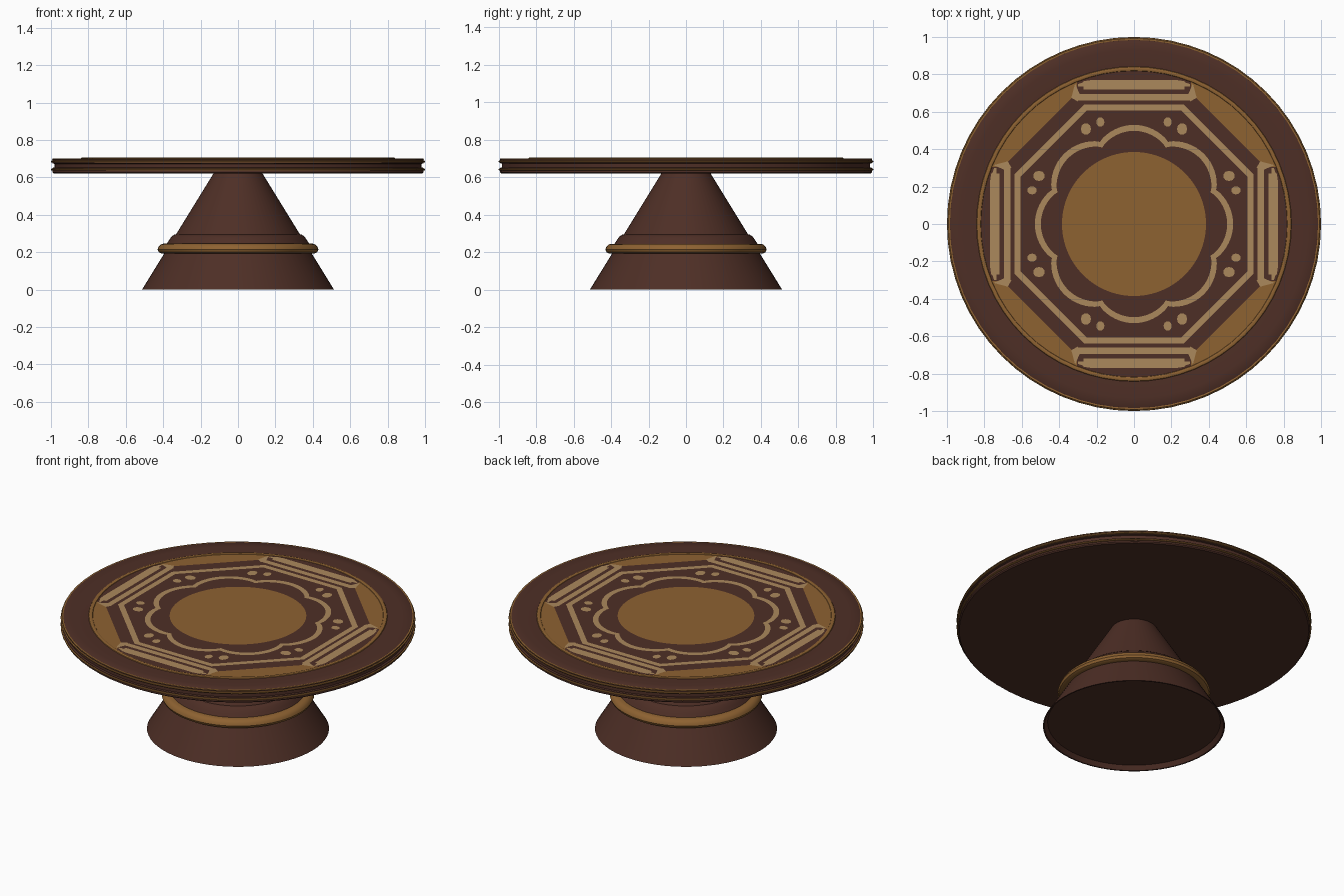
import bpy, bmesh, math
from math import pi, sin, cos, sqrt

cube = bpy.data.objects.get("Cube")
if cube:
    bpy.data.objects.remove(cube, do_unlink=True)


def material(name, rgb):
    m = bpy.data.materials.new(name)
    m.use_nodes = True
    m.diffuse_color = (*rgb, 1)
    m.node_tree.nodes["Principled BSDF"].inputs["Base Color"].default_value = (*rgb, 1)
    return m


BROWN = material("dark brown wood", (0.076, 0.028, 0.019))
GOLD = material("golden wood", (0.27, 0.122, 0.031))
TAN = material("pale tan inlay", (0.41, 0.25, 0.107))


def finish(bm, name, mats, smooth=True):
    me = bpy.data.meshes.new(name)
    bm.to_mesh(me)
    bm.free()
    ob = bpy.data.objects.new(name, me)
    bpy.context.collection.objects.link(ob)
    for m in mats:
        me.materials.append(m)
    if smooth:
        bpy.ops.object.select_all(action='DESELECT')
        ob.select_set(True)
        bpy.context.view_layer.objects.active = ob
        bpy.ops.object.shade_smooth_by_angle(angle=math.radians(35))
    return ob


def lathe(name, profile, mat, closed=False, n=64):
    """Turn an (r, z) profile round the z axis."""
    bm = bmesh.new()
    vs = [bm.verts.new((r, 0, z)) for r, z in profile]
    ends = vs[1:] + vs[:1] if closed else vs[1:]
    edges = [bm.edges.new(p) for p in zip(vs, ends)]
    bmesh.ops.spin(bm, geom=vs + edges, cent=(0, 0, 0), axis=(0, 0, 1),
                   angle=2 * pi, steps=n)
    bmesh.ops.remove_doubles(bm, verts=bm.verts, dist=1e-5)
    bmesh.ops.recalc_face_normals(bm, faces=bm.faces)
    return finish(bm, name, [mat])


def bead(name, radius, z, half_w, half_h, mat):
    pts = [(radius + half_w * cos(k * pi / 5), z + half_h * sin(k * pi / 5))
           for k in range(10)]
    return lathe(name, pts, mat, closed=True)


# Pedestal: hollow-bottomed cone, collar and gold band
lathe("pedestal", [(0, 0.025), (0.487, 0.025), (0.505, 0), (0.513, 0),
                   (0.13, 0.622), (0, 0.622)], BROWN)
lathe("pedestal_collar", [(0.35, 0.23), (0.385, 0.24), (0.37, 0.262), (0.357, 0.282),
                          (0.342, 0.293), (0.32, 0.295)], BROWN)
lathe("pedestal_band", [(0.38, 0.195), (0.41, 0.193), (0.424, 0.2), (0.43, 0.214),
                        (0.425, 0.228), (0.414, 0.24), (0.4, 0.245), (0.36, 0.245)], GOLD)

# Table top with a softened, grooved rim
lathe("table_top", [(0, 0.62), (0.985, 0.62), (0.992, 0.626), (0.992, 0.65),
                    (0.982, 0.653), (0.982, 0.672), (0.992, 0.675), (0.992, 0.694),
                    (0.985, 0.699), (0.93, 0.7), (0.83, 0.7), (0.81, 0.698),
                    (0, 0.698)], BROWN)
for label, z in (("lower", 0.641), ("upper", 0.684)):
    bead(label + "_rim_bead", 0.992, z, 0.008, 0.006, GOLD)
bead("rim_top_line", 0.988, 0.697, 0.006, 0.003, GOLD)
bead("field_border", 0.83, 0.7, 0.012, 0.006, GOLD)


# Inlaid field: concentric bands whose outlines are polar functions
def circle(r):
    return lambda t: r


def octagon(apothem):
    return lambda t: apothem / cos((t + pi / 8) % (pi / 4) - pi / 8)


def scallop(r):
    return lambda t: r + 0.055 * abs(cos(4 * t)) ** 0.8


FIELD_Z = 0.701
N = 128
bands = [(circle(0.385), 1), (scallop(0.443), 0), (scallop(0.475), 2),
         (octagon(0.608), 0), (octagon(0.64), 2), (octagon(0.712), 0),
         (circle(0.82), 1)]
bm = bmesh.new()
previous = None
for outline, index in bands:
    ring = []
    for k in range(N):
        t = 2 * pi * k / N
        r = outline(t)
        ring.append(bm.verts.new((r * cos(t), r * sin(t), FIELD_Z)))
    if previous is None:
        bm.faces.new(ring).material_index = index
    else:
        for k in range(N):
            j = (k + 1) % N
            f = bm.faces.new((previous[k], ring[k], ring[j], previous[j]))
            f.material_index = index
    previous = ring
finish(bm, "inlaid_field", [BROWN, GOLD, TAN], smooth=False)


# Side panels and studs, repeated on the four sides
def plate(bm, pts, z, quarter, index):
    c, s = round(cos(quarter * pi / 2)), round(sin(quarter * pi / 2))
    f = bm.faces.new([bm.verts.new((x * c - y * s, x * s + y * c, z)) for x, y in pts])
    f.normal_update()
    if f.normal.z < 0:
        f.normal_flip()
    f.material_index = index


def strip(x0, x1, y0, y1, limit):
    """Strip from y0 to y1, clipped by a circle."""
    xs = [x0 + (x1 - x0) * k / 12 for k in range(13)]
    top = [(x, min(y1, sqrt(limit ** 2 - x * x))) for x in xs]
    return [(x0, y0), (x1, y0)] + top[::-1]


bm = bmesh.new()
for q in range(4):
    plate(bm, strip(-0.305, 0.305, 0.66, 0.82, 0.818), FIELD_Z + 0.001, q, 0)
    plate(bm, strip(-0.3, 0.3, 0.66, 0.694, 0.81), FIELD_Z + 0.002, q, 1)
    plate(bm, strip(-0.27, 0.27, 0.718, 0.77, 0.81), FIELD_Z + 0.002, q, 1)
    for side in (-1, 1):
        # corner wedge and outward hook at the panel ends
        plate(bm, [(side * 0.3, 0.655), (side * 0.335, 0.675), (side * 0.315, 0.75),
                   (side * 0.29, 0.694)], FIELD_Z + 0.002, q, 1)
        ends = sorted((side * 0.27, side * 0.3))
        plate(bm, strip(*ends, 0.735, 0.79, 0.805), FIELD_Z + 0.002, q, 1)
        for x, y, r in ((0.18, 0.545, 0.026), (0.257, 0.508, 0.032)):
            dot = [(side * x + r * 0.85 * cos(k * pi / 5), y + r * sin(k * pi / 5))
                   for k in range(10)]
            plate(bm, dot, FIELD_Z + 0.002, q, 1)
finish(bm, "side_panels", [BROWN, TAN], smooth=False)
